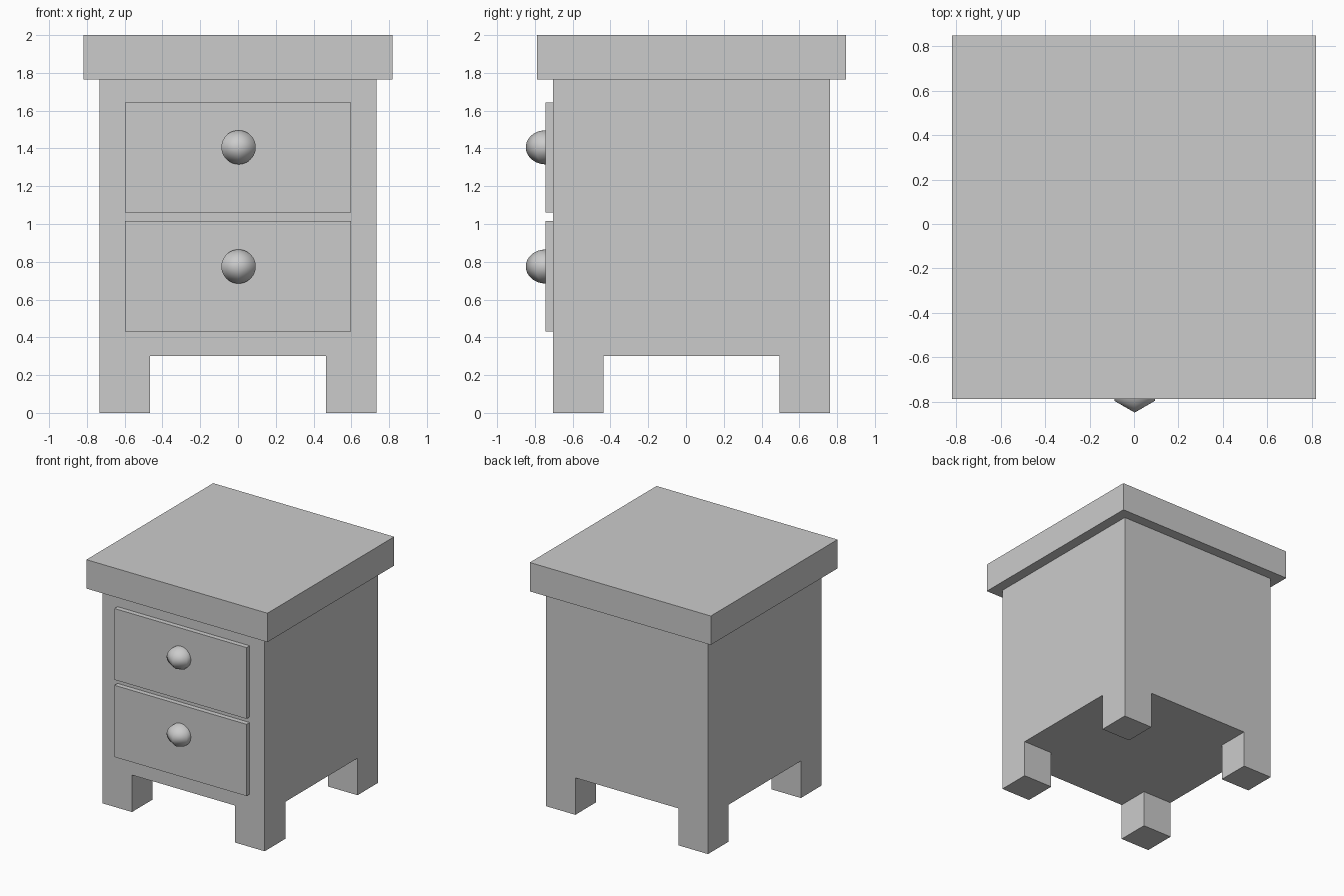
import bpy, bmesh
from math import radians
from mathutils import Matrix, Vector

if "Cube" in bpy.data.objects:
    bpy.data.objects.remove(bpy.data.objects["Cube"])

CY = 0.03  # depth centre of the cabinet


def finish(bm, name, smooth=False):
    bmesh.ops.recalc_face_normals(bm, faces=bm.faces)
    for f in bm.faces:
        f.smooth = smooth
    mesh = bpy.data.meshes.new(name)
    bm.to_mesh(mesh)
    bm.free()
    ob = bpy.data.objects.new(name, mesh)
    bpy.context.collection.objects.link(ob)
    return ob


def box(name, lo, hi):
    lo, hi = Vector(lo), Vector(hi)
    bm = bmesh.new()
    bmesh.ops.create_cube(bm, size=1, matrix=Matrix.Translation((lo + hi) / 2)
                          @ Matrix.Diagonal((*(hi - lo), 1)))
    return finish(bm, name)


def extrude(bm, faces, dz):
    new = bmesh.ops.extrude_face_region(bm, geom=faces)["geom"]
    verts = [v for v in new if isinstance(v, bmesh.types.BMVert)]
    bmesh.ops.translate(bm, verts=verts, vec=(0, 0, dz))


# Cabinet body and corner feet, one continuous shell
half, inner, floor, body_top = 0.733, 0.466, 0.302, 1.764
bm = bmesh.new()
bmesh.ops.create_cube(bm, size=2 * half)
for v in bm.verts:
    v.co.y += CY
    v.co.z = floor if v.co.z < 0 else body_top
for axis, mid in (((1, 0, 0), 0), ((0, 1, 0), CY)):
    for s in (-inner, inner):
        bmesh.ops.bisect_plane(bm, geom=bm.verts[:] + bm.edges[:] + bm.faces[:],
                               plane_co=Vector(axis) * (mid + s), plane_no=axis)
bm.normal_update()
for sx in (-1, 1):
    for sy in (-1, 1):
        corner = [f for f in bm.faces if f.normal.z < -0.9
                  and f.calc_center_median().x * sx > inner
                  and (f.calc_center_median().y - CY) * sy > inner]
        old = corner[:]
        extrude(bm, corner, -floor)
        leftover = [f for f in old if f.is_valid and f.calc_center_median().z > 0.1]
        if leftover:
            bmesh.ops.delete(bm, geom=leftover, context='FACES_ONLY')
finish(bm, "cabinet_body")

# Overhanging top slab
box("table_top", (-0.818, CY - 0.818, body_top), (0.818, CY + 0.818, 2.0))

# Drawer fronts with six-sided, softly shaded round knobs
for name, z0, z1, knob_z in (("lower", 0.43, 1.016, 0.775),
                             ("upper", 1.061, 1.643, 1.406)):
    box(name + "_drawer_front", (-0.597, -0.743, z0), (0.597, CY - half, z1))
    bm = bmesh.new()
    bmesh.ops.create_uvsphere(bm, u_segments=6, v_segments=32, radius=1)
    apex = max(bm.verts, key=lambda v: abs(v.co.y))
    if abs(apex.co.y) < 0.95:  # turn one edge to face the front
        bmesh.ops.rotate(bm, verts=bm.verts, matrix=Matrix.Rotation(radians(30), 3, 'Z'))
    bmesh.ops.scale(bm, verts=bm.verts, vec=(0.105, 0.105, 0.09))
    bmesh.ops.translate(bm, verts=bm.verts, vec=(0.003, -0.743, knob_z))
    finish(bm, name + "_drawer_knob", smooth=True)
